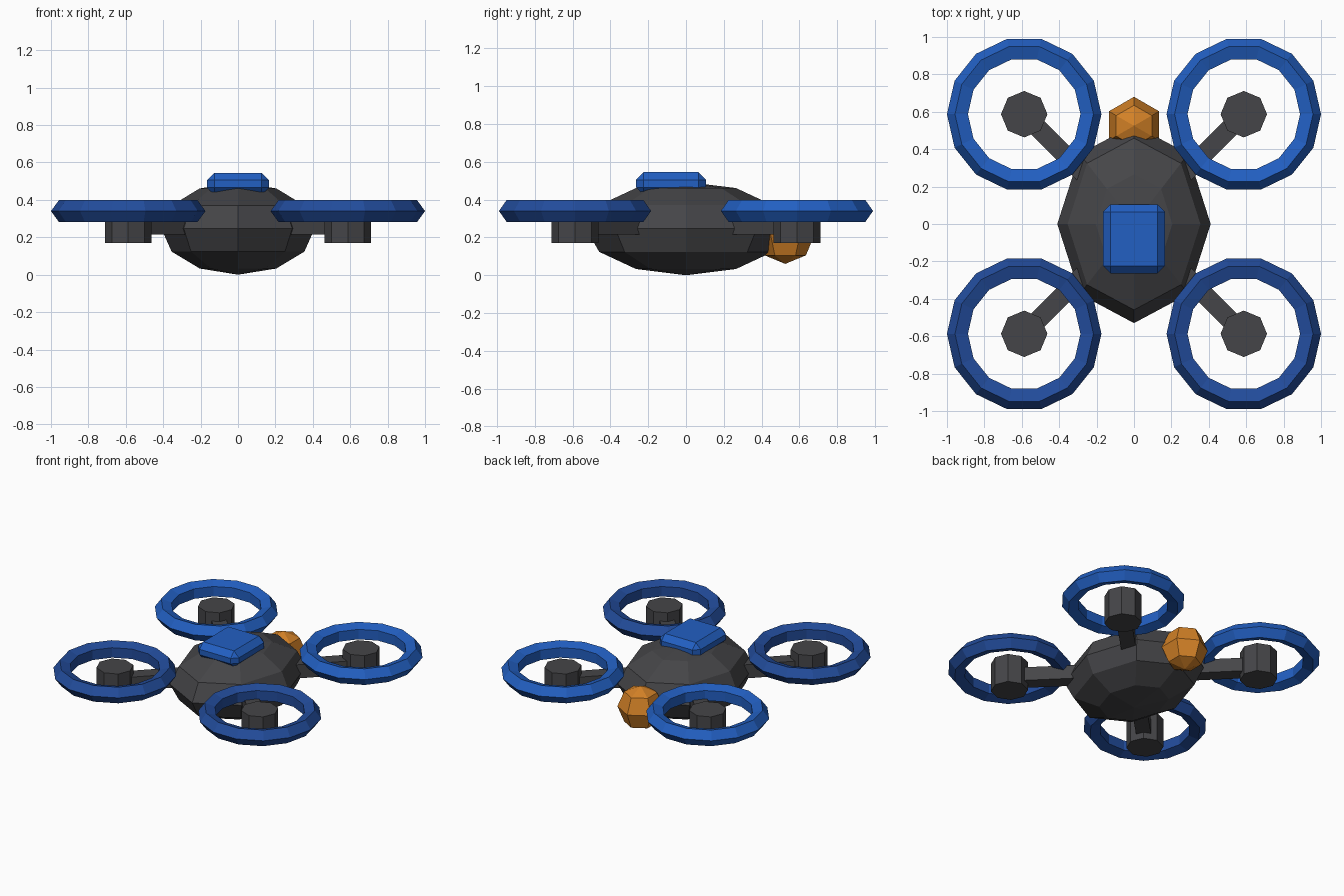
import bpy
from math import atan2, cos, sin, tau
from mathutils import Matrix, Vector

cube = bpy.data.objects.get("Cube")
if cube:
    bpy.data.objects.remove(cube, do_unlink=True)


def material(name, rgb):
    m = bpy.data.materials.new(name)
    m.use_nodes = True
    m.diffuse_color = (*rgb, 1)
    m.node_tree.nodes["Principled BSDF"].inputs["Base Color"].default_value = (*rgb, 1)
    return m


CHARCOAL = material("charcoal", (0.06, 0.06, 0.065))
BLUE = material("bright blue", (0.016, 0.115, 0.54))
NAVY = material("deep blue", (0.016, 0.072, 0.33))
ORANGE = material("orange", (0.65, 0.22, 0.02))


def finish(name, mat, scale=(1, 1, 1)):
    """Name and colour the newest primitive, baking its scale."""
    ob = bpy.context.object
    ob.name = name
    ob.data.transform(Matrix.Diagonal((*scale, 1)))
    ob.data.materials.append(mat)
    return ob


# Faceted ellipsoid hull
bpy.ops.mesh.primitive_uv_sphere_add(segments=8, ring_count=6, radius=1, location=(0, 0, 0.247))
finish("body", CHARCOAL, (0.41, 0.53, 0.247))

# Chamfered canopy plate on top
bpy.ops.mesh.primitive_cube_add(size=1, location=(0, -0.08, 0.485))
canopy = finish("canopy", BLUE, (0.33, 0.37, 0.12))
bevel = canopy.modifiers.new("chamfer", "BEVEL")
bevel.width = 0.04
bevel.segments = 1

# Sensor ball at the back
bpy.ops.mesh.primitive_uv_sphere_add(segments=6, ring_count=4, radius=0.155, location=(0, 0.525, 0.215))
finish("rear_sensor", ORANGE)


def guard_ring(name, centre, mat, major=0.351, minor=0.062, around=14, sides=5):
    """Low-poly ring with a pentagonal section pointing outwards."""
    verts, faces = [], []
    for i in range(around):
        a = tau * i / around
        for j in range(sides):
            b = tau * j / sides
            r = major + minor * cos(b)
            verts.append((r * cos(a), r * sin(a), minor * sin(b)))
            i2, j2 = (i + 1) % around, (j + 1) % sides
            faces.append((i * sides + j, i2 * sides + j, i2 * sides + j2, i * sides + j2))
    me = bpy.data.meshes.new(name)
    me.from_pydata(verts, [], faces)
    me.materials.append(mat)
    ob = bpy.data.objects.new(name, me)
    ob.location = centre
    bpy.context.collection.objects.link(ob)


# Four rotor units: arm, motor and guard ring
REACH = 0.587
for side, sx in (("left", 1), ("right", -1)):
    for end, sy in (("front", -1), ("back", 1)):
        tag = f"{end}_{side}"
        hub = Vector((sx * REACH, sy * REACH, 0))
        start = hub * 0.36
        middle = (hub + start) / 2
        bpy.ops.mesh.primitive_cube_add(size=1, location=(middle.x, middle.y, 0.265),
                                        rotation=(0, 0, atan2(sy, sx)))
        finish(f"{tag}_arm", CHARCOAL, ((hub - start).length, 0.1, 0.1))
        bpy.ops.mesh.primitive_cylinder_add(vertices=8, radius=0.124, depth=0.21,
                                            location=(hub.x, hub.y, 0.275))
        finish(f"{tag}_motor", CHARCOAL)
        guard_ring(f"{tag}_guard_ring", (hub.x, hub.y, 0.34), BLUE if sy > 0 else NAVY)
